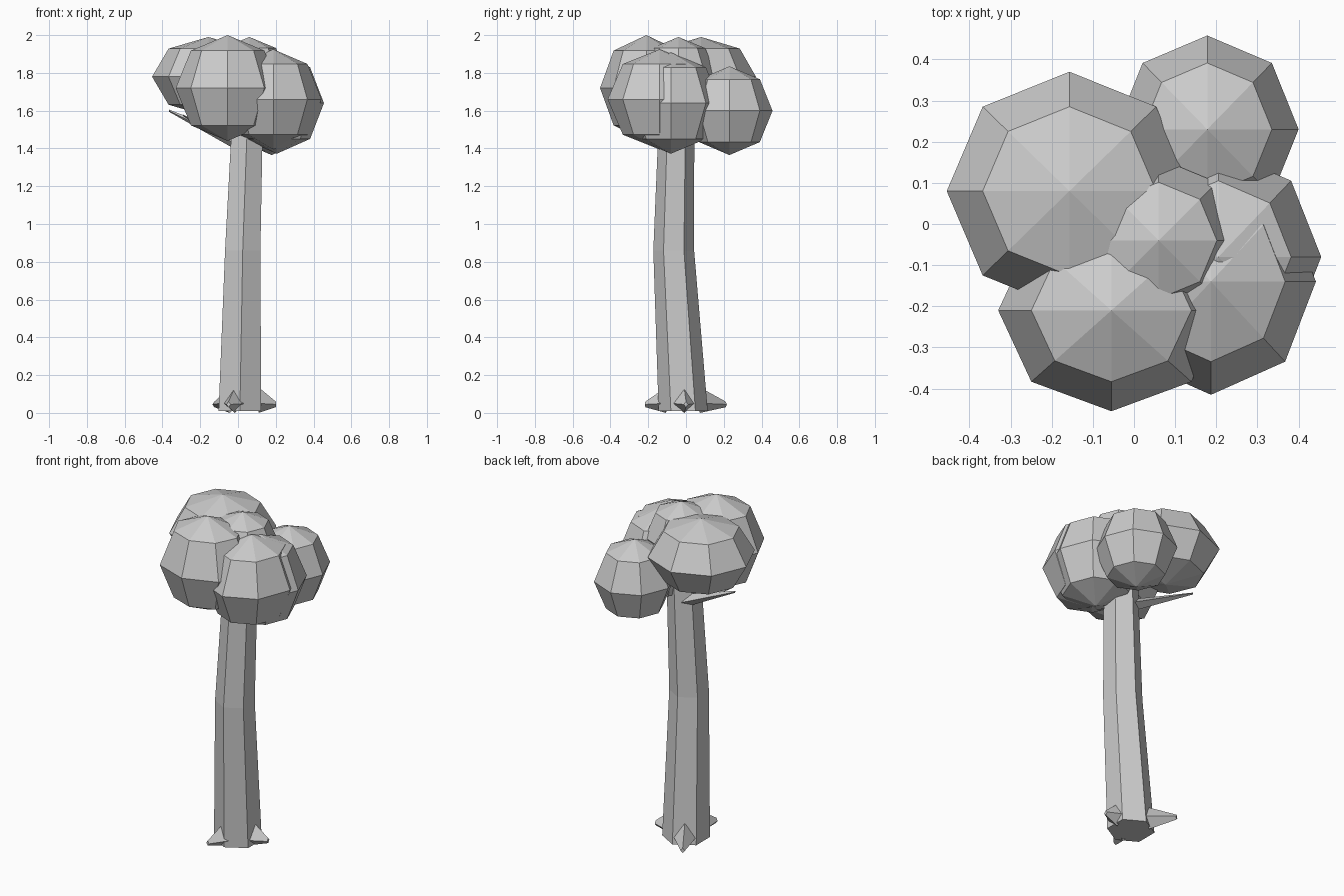
import bpy, bmesh, math
from mathutils import Vector

cube = bpy.data.objects.get("Cube")
if cube:
    bpy.data.objects.remove(cube, do_unlink=True)

grey = bpy.data.materials.new("plain grey")
grey.use_nodes = True
colour = (0.6, 0.6, 0.6, 1)
grey.diffuse_color = colour
grey.node_tree.nodes["Principled BSDF"].inputs["Base Color"].default_value = colour


def loft(name, rings):
    """Skin a list of matching point rings and cap both ends."""
    bm = bmesh.new()
    loops = [[bm.verts.new(p) for p in ring] for ring in rings]
    n = len(loops[0])
    for a, b in zip(loops, loops[1:]):
        for i in range(n):
            j = (i + 1) % n
            bm.faces.new((a[i], a[j], b[j], b[i]))
    bm.faces.new(loops[0])
    bm.faces.new(loops[-1])
    bmesh.ops.recalc_face_normals(bm, faces=bm.faces)
    mesh = bpy.data.meshes.new(name)
    bm.to_mesh(mesh)
    bm.free()
    mesh.materials.append(grey)
    obj = bpy.data.objects.new(name, mesh)
    bpy.context.collection.objects.link(obj)
    return obj


def hexagon(x, y, z, r):
    angles = [math.radians(30 + 60 * i) for i in range(6)]
    return [(x + r * math.cos(a), y + r * math.sin(a), z) for a in angles]


def spike(name, start, end, start_size, end_size):
    """Tapered four-sided limb; each size is (half width, up, down)."""
    start, end = Vector(start), Vector(end)
    flat = (end - start) * Vector((1, 1, 0))
    side = Vector((-flat.y, flat.x, 0)).normalized()
    up = Vector((0, 0, 1))
    rings = []
    for p, (w, u, d) in ((start, start_size), (end, end_size)):
        rings.append([p + side * w, p + up * u, p - side * w, p - up * d])
    return loft(name, rings)


# Bent hexagonal trunk
loft("trunk", [hexagon(0.01, -0.015, 0.01, 0.13),
               hexagon(0.025, -0.065, 0.86, 0.108),
               hexagon(0.05, -0.05, 1.55, 0.094)])

# Three pointed roots
for name, tip in (("front_root", (-0.05, -0.215)),
                  ("left_root", (0.2, 0.0)),
                  ("back_root", (-0.125, 0.21))):
    direction = Vector((tip[0] - 0.01, tip[1], 0)).normalized()
    base = Vector((0.01, -0.01, 0.05)) + direction * 0.1
    spike(name, base, (tip[0], tip[1], 0.045),
          (0.06, 0.085, 0.05), (0.012, 0.015, 0.015))

# Bare branch with a short twig
spike("branch", (0.03, -0.02, 1.41), (-0.365, 0.06, 1.6),
      (0.045, 0.04, 0.04), (0.006, 0.006, 0.006))
spike("twig", (-0.17, 0.02, 1.505), (-0.29, -0.03, 1.575),
      (0.02, 0.012, 0.012), (0.005, 0.004, 0.004))

# Leaf clumps: centre, then radius along each axis
clumps = {
    "front_clump": ((-0.055, -0.21, 1.72), (0.275, 0.245, 0.28)),
    "right_clump": ((-0.157, 0.08, 1.78), (0.298, 0.29, 0.21)),
    "back_clump": ((0.178, 0.23, 1.6), (0.222, 0.228, 0.235)),
    "left_front_clump": ((0.187, -0.14, 1.66), (0.255, 0.275, 0.265)),
    "left_clump": ((0.205, -0.08, 1.64), (0.25, 0.262, 0.268)),
    "middle_clump": ((0.06, -0.04, 1.79), (0.2, 0.2, 0.2)),
}
for name, (centre, radii) in clumps.items():
    bpy.ops.mesh.primitive_uv_sphere_add(segments=8, ring_count=4, radius=1, location=centre)
    clump = bpy.context.object
    clump.name = name
    clump.scale = radii
    clump.data.materials.append(grey)
